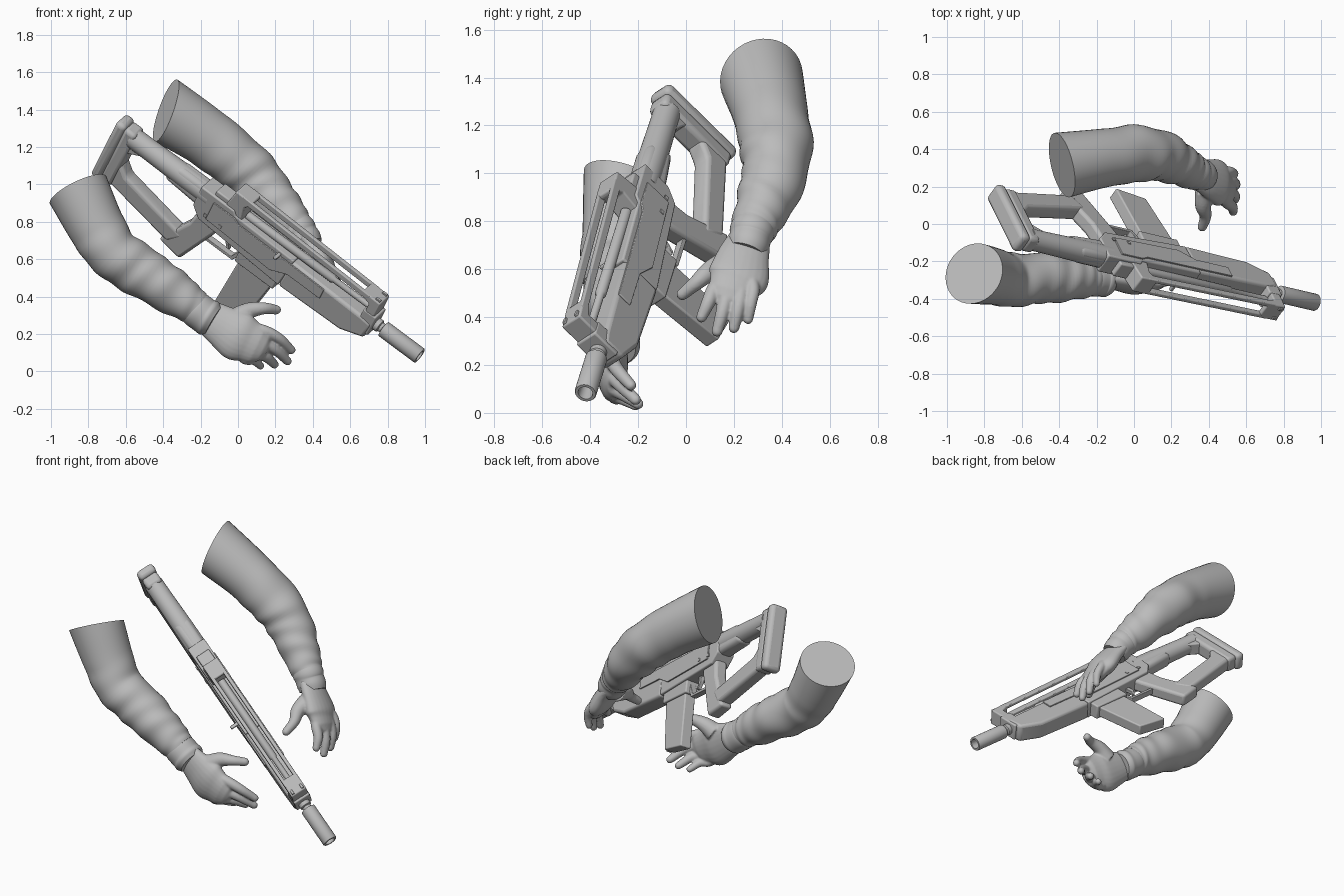
import bpy, bmesh, math
from mathutils import Vector, Matrix

if "Cube" in bpy.data.objects:
    bpy.data.objects.remove(bpy.data.objects["Cube"])

grey = bpy.data.materials.new("plain_grey")
grey.use_nodes = True
grey.diffuse_color = (0.5, 0.5, 0.5, 1)
grey.node_tree.nodes["Principled BSDF"].inputs["Base Color"].default_value = (0.5, 0.5, 0.5, 1)

# Rifle frame: local x runs to the muzzle, local z is the rifle's top
fwd = Vector((0.789, -0.184, -0.587)).normalized()
left = Vector((0.33, -0.67, 0.66)).cross(fwd).normalized()
up = fwd.cross(left)
RIFLE = Matrix((fwd, left, up)).transposed().to_4x4()
RIFLE.translation = (0.972, -0.42, 0.083)


def finish(bm, name, matrix=None, bevel=0.0, angle=35):
    bmesh.ops.recalc_face_normals(bm, faces=bm.faces[:])
    mesh = bpy.data.meshes.new(name)
    bm.to_mesh(mesh)
    bm.free()
    mesh.materials.append(grey)
    obj = bpy.data.objects.new(name, mesh)
    bpy.context.collection.objects.link(obj)
    if matrix:
        obj.matrix_world = matrix
    if bevel:
        mod = obj.modifiers.new("soft_edges", "BEVEL")
        mod.width, mod.segments, mod.limit_method = bevel, 3, "ANGLE"
    bpy.ops.object.select_all(action="DESELECT")
    obj.select_set(True)
    bpy.context.view_layer.objects.active = obj
    bpy.ops.object.shade_smooth_by_angle(angle=math.radians(angle))
    return obj


def plate(name, profile, half, bevel=0.008, offset=0.0):
    """Side profile in the rifle plane, extruded across its width."""
    bm = bmesh.new()
    face = bm.faces.new([bm.verts.new((a, offset - half, c)) for a, c in profile])
    new = bmesh.ops.extrude_face_region(bm, geom=[face])["geom"]
    bmesh.ops.translate(bm, vec=(0, 2 * half, 0), verts=[v for v in new if isinstance(v, bmesh.types.BMVert)])
    return finish(bm, name, RIFLE, bevel)


def block(name, a0, a1, c0, c1, half, bevel=0.008, offset=0.0):
    return plate(name, [(a0, c0), (a1, c0), (a1, c1), (a0, c1)], half, bevel, offset)


def lathe(name, profile, height=0.0):
    """Turned part along the rifle axis from (position, radius) pairs."""
    bm = bmesh.new()
    n = 32
    rings = [[bm.verts.new((a, r * math.cos(i * math.tau / n), height + r * math.sin(i * math.tau / n)))
              for i in range(n)] for a, r in profile]
    skin(bm, rings)
    return finish(bm, name, RIFLE)


def skin(bm, rings):
    n = len(rings[0])
    for r0, r1 in zip(rings, rings[1:]):
        for i in range(n):
            bm.faces.new((r0[i], r0[(i + 1) % n], r1[(i + 1) % n], r1[i]))
    bm.faces.new(rings[0])
    bm.faces.new(rings[-1])


def spline(pts, steps):
    """Smooth path through 4D points (position and radius)."""
    p = [2 * pts[0] - pts[1]] + pts + [2 * pts[-1] - pts[-2]]
    out = []
    for k in range(1, len(p) - 2):
        for j in range(steps):
            t = j / steps
            out.append(0.5 * (2 * p[k] + (p[k + 1] - p[k - 1]) * t
                       + (2 * p[k - 1] - 5 * p[k] + 4 * p[k + 1] - p[k + 2]) * t * t
                       + (3 * p[k] - p[k - 1] - 3 * p[k + 1] + p[k + 2]) * t ** 3))
    return out + [pts[-1]]


def tube(bm, pts, side, flat=1.0, steps=8, n=40, cap=None, folds=0.0, rounded=False):
    path = spline([Vector(p) for p in pts], steps)
    rings = []
    if rounded:
        # Dome the tip by adding shrinking rings
        end, back = path[-1], path[-2]
        way = (end.xyz - back.xyz).normalized()
        for q in (0.4, 0.75, 0.95):
            tip = end.xyz + way * end.w * q
            path.append(Vector((*tip, end.w * math.sqrt(1 - q * q))))
    for k, p in enumerate(path):
        tan = (path[min(k + 1, len(path) - 1)].xyz - path[max(k - 1, 0)].xyz).normalized()
        if cap and k < steps:
            tan = Vector(cap).normalized().lerp(tan, k / steps).normalized()
        wide = (Vector(side) - tan * tan.dot(Vector(side))).normalized()
        thin = tan.cross(wide)
        grow = min(1, max(0, k / steps - 1)) * min(1, (len(path) - 1 - k) / steps)
        ring = []
        for i in range(n):
            g = i * math.tau / n
            # Cloth wrinkles wander around the sleeve
            wave = math.sin(k * 0.8 + 2 * math.sin(g + k * 0.15)) + 0.6 * math.sin(k * 0.5 + 2 * g)
            r = p.w * (1 + folds * grow * wave)
            ring.append(bm.verts.new(p.xyz + wide * r * math.cos(g) + thin * r * flat * math.sin(g)))
        rings.append(ring)
    skin(bm, rings)


def sleeve(name, pts, cap):
    bm = bmesh.new()
    tube(bm, pts, (0, 1, 0.3), cap=cap, folds=0.03)
    finish(bm, name, angle=50)


def hand(name, palm, wide, fingers, curl, radius=0.029):
    """Palm and five fingers, blended into one smooth glove."""
    bm = bmesh.new()
    tube(bm, palm, wide, flat=0.5, n=24, rounded=True)
    start = Vector(palm[1][:3])
    for k, (base, tip) in enumerate(fingers):
        base, tip = Vector(base), Vector(tip)
        r = radius * (1.1 if k == 0 else 0.88 if k == 4 else 1)
        mid = base.lerp(tip, 0.5) - Vector(curl)
        root = base.lerp(start, 0.5)
        tube(bm, [(*root, r * (1.9 if k == 0 else 1.2)), (*base, r * (1.4 if k == 0 else 1.1)), (*mid, r), (*tip, r * 0.8)],
             wide, steps=5, n=16, rounded=True)
    obj = finish(bm, name, angle=80)
    mod = obj.modifiers.new("blend", "REMESH")
    mod.mode, mod.voxel_size, mod.use_smooth_shade = "VOXEL", 0.006, True
    mod = obj.modifiers.new("relax", "SMOOTH")
    mod.factor, mod.iterations = 0.5, 6


# Stock
lathe("stock_tube", [(-1.96, 0.058), (-1.86, 0.058), (-1.62, 0.062), (-1.42, 0.062)], 0.03)
plate("stock_neck", [(-1.7, -0.035), (-1.42, -0.06), (-1.42, 0.09), (-1.65, 0.09)], 0.052, 0.03)
block("butt_plate", -2.01, -1.93, -0.315, 0.09, 0.052, 0.022)
block("butt_pad", -2.065, -2.0, -0.33, 0.1, 0.058, 0.025)
plate("lower_strut", [(-1.98, -0.3), (-1.52, -0.4), (-1.45, -0.3), (-1.88, -0.2), (-1.94, -0.14), (-1.98, -0.14)], 0.045, 0.022)
plate("rear_brace", [(-1.98, -0.08), (-1.98, 0.0), (-1.84, 0.0)], 0.042, 0.008)

# Grip and trigger
plate("grip", [(-1.44, -0.06), (-1.28, -0.06), (-1.31, -0.16), (-1.42, -0.45), (-1.57, -0.42), (-1.46, -0.19)], 0.042, 0.018)
plate("trigger_guard", [(-1.36, -0.24), (-1.16, -0.24), (-1.11, -0.14), (-1.13, -0.13), (-1.175, -0.222), (-1.36, -0.222)], 0.02, 0.003)
plate("trigger", [(-1.24, -0.1), (-1.21, -0.1), (-1.22, -0.17), (-1.2, -0.2), (-1.22, -0.2), (-1.245, -0.16)], 0.012, 0.003)

# Receiver
plate("receiver", [(-1.48, -0.05), (-1.42, -0.11), (-1.14, -0.13), (-0.86, -0.15), (-0.84, 0.06), (-1.24, 0.07),
                   (-1.26, 0.095), (-1.48, 0.095)], 0.06)
for sign, label in ((1, "left"), (-1, "right")):
    plate(label + "_side_panel", [(-1.38, -0.07), (-0.94, -0.09), (-0.84, -0.04), (-0.62, -0.04), (-0.62, 0.03),
                                  (-1.2, 0.04), (-1.24, 0.06), (-1.38, 0.06)], 0.005, 0.003, sign * 0.063)
    for a in (-1.4, -1.3):
        block(label + "_pin", a, a + 0.02, -0.06, -0.04, 0.004, 0.002, sign * 0.068)

# Magazine
block("magazine_well", -1.14, -0.88, -0.21, -0.12, 0.048)
plate("magazine", [(-1.12, -0.2), (-0.9, -0.2), (-0.95, -0.53), (-1.14, -0.56)], 0.036)

# Handguard and barrel
plate("handguard", [(-0.86, -0.155), (-0.45, -0.145), (-0.31, -0.09), (-0.3, 0.02), (-0.36, 0.03), (-0.86, 0.045)], 0.06, 0.018)
lathe("gas_tube", [(-1.2, 0.024), (-0.62, 0.024), (-0.61, 0.017), (-0.34, 0.017)], 0.075)
lathe("barrel", [(-0.5, 0.03), (-0.3, 0.03), (-0.295, 0.036), (-0.27, 0.036), (-0.265, 0.027), (-0.22, 0.027)])
lathe("muzzle", [(-0.25, 0.03), (-0.245, 0.046), (-0.005, 0.046), (0, 0.043), (0, 0.031), (-0.1, 0.029)])

# Carrying rail, open along the middle and underneath
block("rear_sight_post", -1.4, -1.3, 0.08, 0.125, 0.045)
plate("rail_rear", [(-1.32, 0.08), (-1.2, 0.05), (-1.22, 0.15), (-1.19, 0.185), (-1.19, 0.208), (-1.3, 0.212)], 0.052)
plate("rail_front", [(-0.43, 0.15), (-0.37, 0.13), (-0.37, 0.0), (-0.31, 0.0), (-0.31, 0.177), (-0.43, 0.182)], 0.052)
block("front_sight_block", -0.38, -0.295, -0.06, 0.08, 0.055)
for sign, label in ((1, "left"), (-1, "right")):
    plate(label + "_rail", [(-1.25, 0.172), (-0.38, 0.145), (-0.38, 0.18), (-1.25, 0.21)], 0.011, 0.005, sign * 0.041)
    block(label + "_sight_wing", -0.35, -0.32, 0.165, 0.188, 0.008, 0.003, sign * 0.034)
block("charging_handle", -0.94, -0.92, 0.03, 0.05, 0.03, 0.005, -0.08)

# Sleeves
sleeve("right_sleeve", [(-0.855, -0.265, 0.97, 0.168), (-0.755, -0.28, 0.77, 0.152), (-0.66, -0.3, 0.63, 0.143),
                        (-0.52, -0.29, 0.535, 0.137), (-0.38, -0.29, 0.445, 0.125), (-0.27, -0.29, 0.37, 0.106),
                        (-0.22, -0.29, 0.335, 0.094)], (0.42, -0.28, -0.86))
sleeve("left_sleeve", [(-0.385, 0.315, 1.395, 0.177), (-0.18, 0.35, 1.26, 0.158), (0, 0.375, 1.12, 0.152),
                       (0.12, 0.37, 1.0, 0.138), (0.22, 0.33, 0.88, 0.12), (0.295, 0.29, 0.79, 0.1),
                       (0.325, 0.275, 0.755, 0.09)], (0.92, 0.22, -0.33))

# Glove cuffs with a rolled edge
for name, pts in (("right_cuff", [(-0.25, -0.29, 0.355, 0.09), (-0.22, -0.29, 0.33, 0.097), (-0.18, -0.29, 0.3, 0.097),
                                  (-0.155, -0.292, 0.285, 0.1), (-0.13, -0.295, 0.27, 0.085)]),
                  ("left_cuff", [(0.3, 0.285, 0.785, 0.09), (0.325, 0.275, 0.755, 0.094), (0.34, 0.268, 0.73, 0.088),
                                 (0.36, 0.26, 0.7, 0.088), (0.375, 0.25, 0.67, 0.08)])):
    bm = bmesh.new()
    tube(bm, pts, (0, 1, 0.3))
    finish(bm, name, angle=60)

# Gloved hands: thumb first, then index to little finger
hand("right_hand", [(-0.17, -0.29, 0.3, 0.09), (-0.08, -0.3, 0.24, 0.115), (0.0, -0.31, 0.19, 0.135), (0.06, -0.31, 0.16, 0.115)],
     (0.5, 0, 0.85),
     [((0.06, -0.27, 0.325), (0.205, -0.22, 0.33)), ((0.13, -0.31, 0.22), (0.285, -0.23, 0.115)),
      ((0.11, -0.31, 0.16), (0.265, -0.21, 0.055)), ((0.075, -0.305, 0.105), (0.195, -0.2, 0.038)),
      ((0.03, -0.3, 0.07), (0.12, -0.21, 0.03))], (-0.01, 0.015, -0.01))
hand("left_hand", [(0.345, 0.265, 0.72, 0.09), (0.4, 0.24, 0.65, 0.11), (0.45, 0.22, 0.57, 0.128), (0.475, 0.205, 0.53, 0.11)],
     (-0.1, 1, -0.1),
     [((0.37, 0.1, 0.59), (0.365, -0.015, 0.495)), ((0.49, 0.12, 0.52), (0.53, 0.065, 0.4)),
      ((0.505, 0.175, 0.5), (0.54, 0.13, 0.34)), ((0.51, 0.23, 0.5), (0.54, 0.2, 0.355)),
      ((0.505, 0.28, 0.52), (0.53, 0.26, 0.39))], (-0.015, 0, 0))
